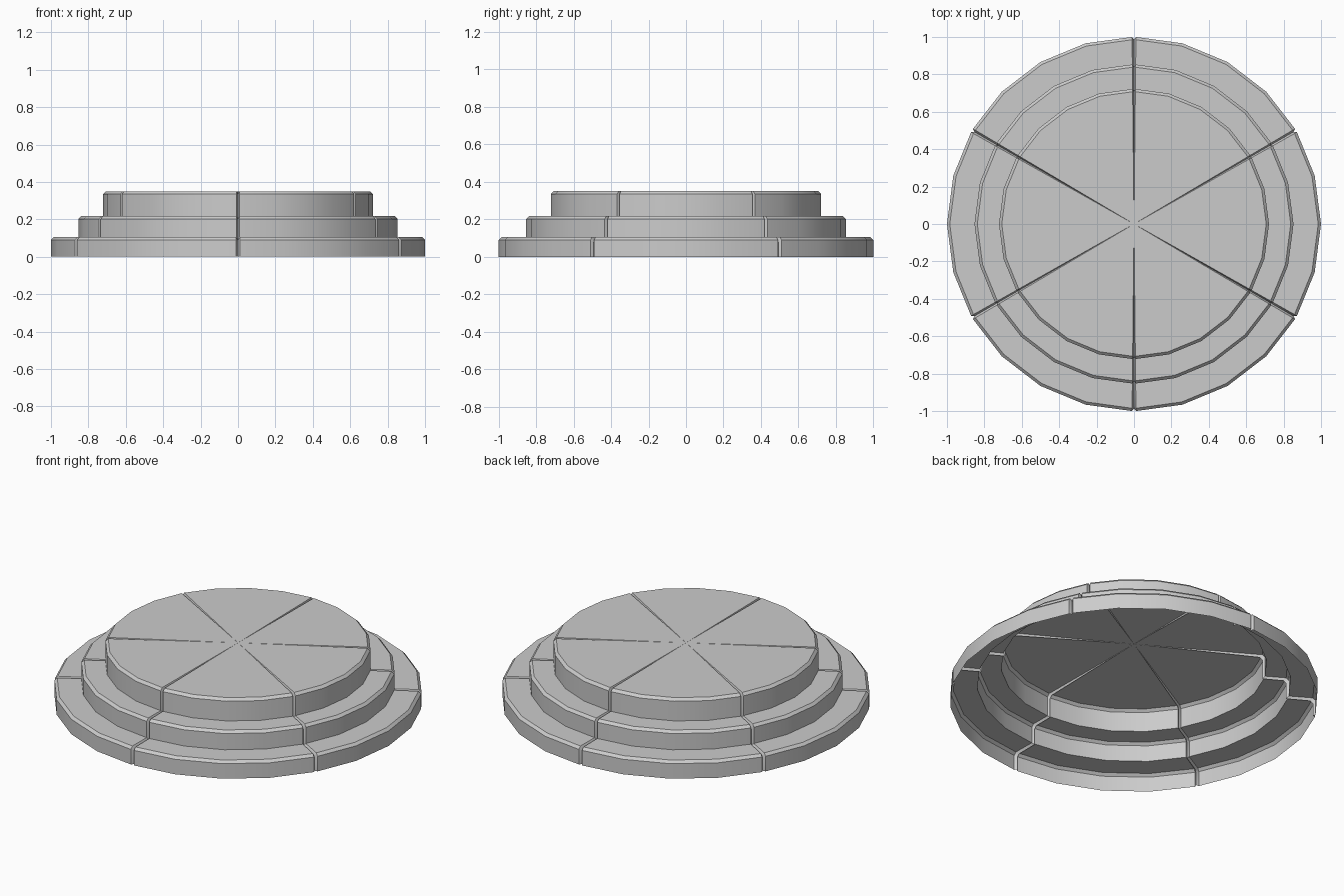
import bpy, bmesh, math

if "Cube" in bpy.data.objects:
    bpy.data.objects.remove(bpy.data.objects["Cube"])

# Radial profile (radius, height) of the three chamfered steps, bottom to top
STEPS = [(1.0, 0.105), (0.853, 0.217), (0.722, 0.35)]
CHAMFER = 0.015
GROOVE_DEPTH = 0.014
GROOVE_HALF_ANGLE = 0.0105


def step_profile(inset):
    pts, z = [], 0.0
    for r, top in STEPS:
        r, top = r - inset, top - inset
        pts += [(r, z), (r, top - CHAMFER), (r - CHAMFER, top)]
        z = top
        nxt = [s for s in STEPS if s[0] < r - 0.05]
        if nxt:
            pts.append((nxt[0][0] - inset, top))
    # drop the duplicated tread/riser corners
    return [p for i, p in enumerate(pts) if i == 0 or p != pts[i - 1]]


# Columns around the circle: 24 sides, with a V groove at every sixth of a turn
columns = []
for i in range(24):
    a = math.radians(30 + 15 * i)
    if i % 4 == 0:
        columns += [(a - GROOVE_HALF_ANGLE, 0.0), (a, GROOVE_DEPTH),
                    (a + GROOVE_HALF_ANGLE, 0.0)]
    else:
        columns.append((a, 0.0))

# Shell of the platform, open underneath
bm = bmesh.new()
rings = [[bm.verts.new((r * math.cos(a), r * math.sin(a), z))
          for r, z in step_profile(inset)] for a, inset in columns]
centre = bm.verts.new((0, 0, STEPS[-1][1]))
for k, col in enumerate(rings):
    nxt = rings[(k + 1) % len(rings)]
    for j in range(len(col) - 1):
        bm.faces.new((col[j], nxt[j], nxt[j + 1], col[j + 1]))
    bm.faces.new((col[-1], nxt[-1], centre))

mesh = bpy.data.meshes.new("stepped_platform")
bm.to_mesh(mesh)
bm.free()
platform = bpy.data.objects.new("stepped_platform", mesh)
bpy.context.collection.objects.link(platform)

# Smooth round risers, crisp chamfers and grooves
bpy.context.view_layer.objects.active = platform
platform.select_set(True)
bpy.ops.object.shade_smooth_by_angle(angle=math.radians(30))
